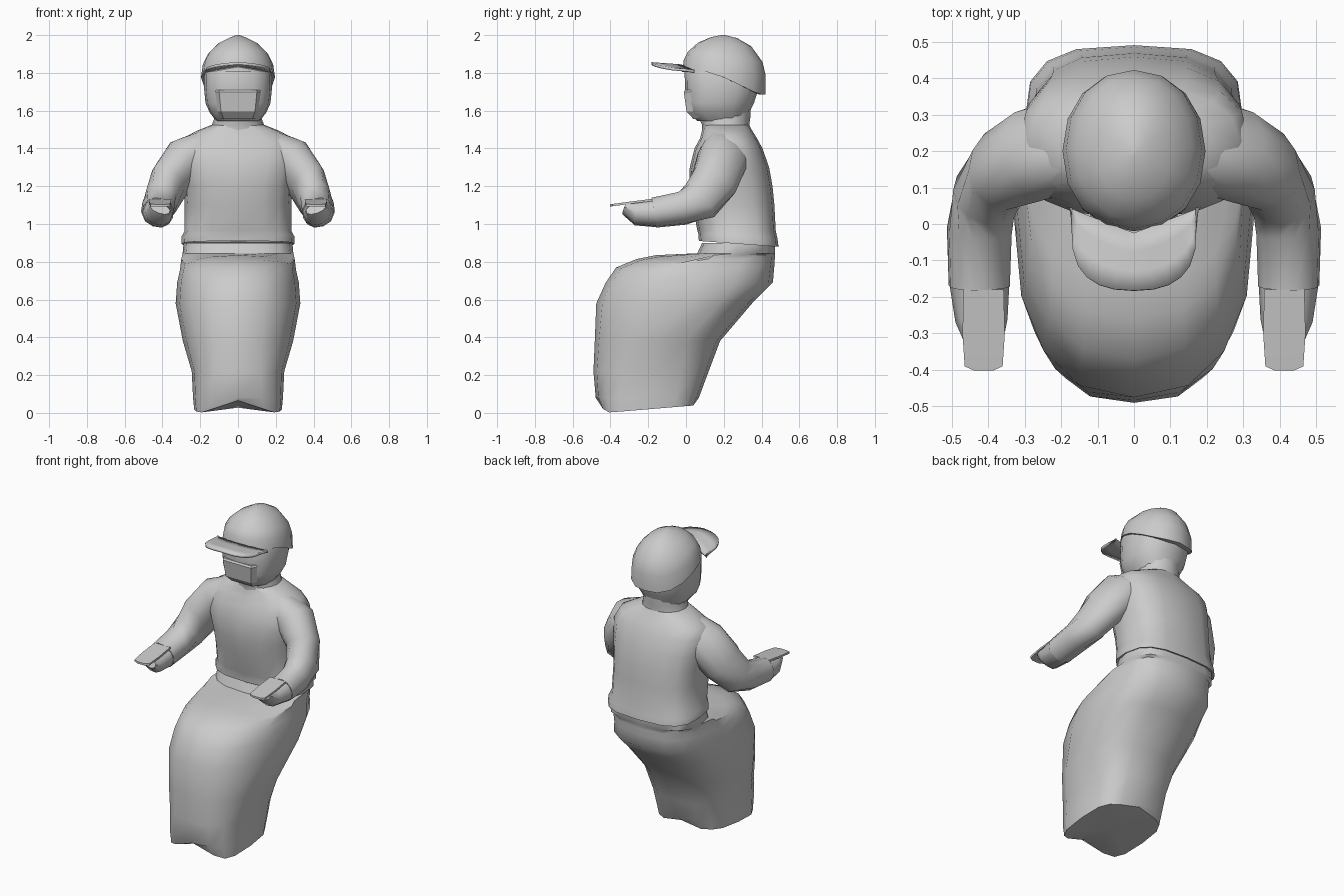
import bpy, bmesh, math
from mathutils import Vector

if "Cube" in bpy.data.objects:
    bpy.data.objects.remove(bpy.data.objects["Cube"])

cloth = bpy.data.materials.new("plain_grey")
cloth.diffuse_color = (0.6, 0.6, 0.6, 1)
cloth.use_nodes = True
cloth.node_tree.nodes["Principled BSDF"].inputs["Base Color"].default_value = cloth.diffuse_color


def finish(name, bm, angle=40, thickness=0):
    bmesh.ops.recalc_face_normals(bm, faces=bm.faces[:])
    mesh = bpy.data.meshes.new(name)
    bm.to_mesh(mesh)
    bm.free()
    mesh.materials.append(cloth)
    ob = bpy.data.objects.new(name, mesh)
    bpy.context.collection.objects.link(ob)
    if thickness:
        mod = ob.modifiers.new("thickness", 'SOLIDIFY')
        mod.thickness = thickness
        mod.offset = 0
    bpy.ops.object.select_all(action='DESELECT')
    ob.select_set(True)
    bpy.context.view_layer.objects.active = ob
    bpy.ops.object.shade_smooth_by_angle(angle=math.radians(angle))
    return ob


def loft(name, rings, angle=40):
    """Skin closed rings of points and fill both ends."""
    bm = bmesh.new()
    rows = [[bm.verts.new(p) for p in r] for r in rings]
    n = len(rows[0])
    for a, b in zip(rows, rows[1:]):
        for i in range(n):
            j = (i + 1) % n
            bm.faces.new((a[i], a[j], b[j], b[i]))
    for row in (rows[0], rows[-1]):
        c = bm.verts.new(sum((v.co for v in row), Vector()) / n)
        for i in range(n):
            bm.faces.new((row[i], row[(i + 1) % n], c))
    return finish(name, bm, angle)


def oval(n, front_power, back_power=None):
    """Unit superellipse, first point at the front (-y)."""
    out = []
    for i in range(n):
        a = 2 * math.pi * i / n
        s, c = math.sin(a), -math.cos(a)
        e = 2 / (front_power if c < 0 else back_power or front_power)
        out.append((math.copysign(abs(s) ** e, s) if abs(s) > 1e-6 else 0,
                    math.copysign(abs(c) ** e, c) if abs(c) > 1e-6 else 0))
    return out


def level(z, front, back, half, power=2.4, back_power=None, mid=None, n=16):
    """Horizontal ring from its front y, back y, half width and widest y."""
    mid = (front + back) / 2 if mid is None else mid
    return [Vector((half * u, mid + v * (mid - front if v < 0 else back - mid), z))
            for u, v in oval(n, power, back_power)]


# Long skirt over seated legs, hem arched at the front
skirt = [level(*r) for r in [
    (0, -0.45, 0.05, 0.232, 3.6, 3.4), (0.08, -0.478, 0.068, 0.238, 3, 3.2),
    (0.22, -0.49, 0.12, 0.245, 2.7, 3), (0.38, -0.483, 0.18, 0.292, 2.3, 2.6),
    (0.58, -0.475, 0.35, 0.33, 2.4, 2.4, 0.03), (0.69, -0.425, 0.46, 0.322, 2.4, 2.8, 0.06),
    (0.77, -0.37, 0.467, 0.308, 2.4, 2.9, 0.08), (0.815, -0.26, 0.47, 0.3, 2.4, 3, 0.12),
    (0.835, -0.16, 0.47, 0.296, 2.4, 3, 0.15), (0.845, 0.06, 0.472, 0.293, 2.6, 3),
    (0.90, 0.085, 0.472, 0.288, 2.6, 3)]]
for p in skirt[0]:
    p.z = max(0, 0.065 * (1 - abs(p.x) / 0.2), 0.04 * (p.y + 0.43) / 0.48)
# lap falls away toward the sides
for k, ring in enumerate(skirt[6:9]):
    for p in ring:
        if p.y < 0.1:
            p.z -= (0.015 + 0.012 * k) * (abs(p.x) / 0.29) ** 2
loft("skirt", skirt)

# Shirt body with a flared hem that dips toward the back
shirt = [level(*r) for r in [
    (0.90, 0.085, 0.475, 0.288, 2.7, 3), (0.895, 0.068, 0.49, 0.3, 2.7, 3),
    (0.935, 0.065, 0.485, 0.298, 2.7, 3), (0.965, 0.06, 0.475, 0.282, 2.7, 2.9),
    (1.10, 0.035, 0.468, 0.282, 2.6, 2.8), (1.20, 0.016, 0.458, 0.29, 2.6, 2.7),
    (1.30, 0.02, 0.44, 0.305, 3, 2.6), (1.40, 0.045, 0.405, 0.315, 3, 2.5),
    (1.455, 0.075, 0.375, 0.29, 2.6, 2.3), (1.495, 0.085, 0.35, 0.215, 2.3, 2.2),
    (1.525, 0.09, 0.335, 0.14, 2.1)]]
for ring in shirt[:3]:
    for p in ring:
        p.z += 0.015 - 0.03 * (p.y - 0.07) / 0.41
loft("shirt", shirt)

# Collar and neck
loft("neck", [level(*r) for r in [
    (1.49, 0.085, 0.335, 0.145, 2.1), (1.525, 0.085, 0.335, 0.138, 2.1),
    (1.56, 0.07, 0.34, 0.125, 2.1), (1.64, 0.07, 0.345, 0.125, 2.1)]])

# Head, flatter at the face
loft("head", [level(*r) for r in [
    (1.545, 0.06, 0.32, 0.115, 2.6, 2.2), (1.59, 0.01, 0.335, 0.15, 2.7, 2.2),
    (1.64, 0.0, 0.36, 0.172, 2.7, 2.3), (1.72, -0.005, 0.385, 0.18, 2.7, 2.3),
    (1.82, -0.008, 0.39, 0.178, 2.6, 2.3), (1.88, 0.02, 0.37, 0.15)]])

# Flat-fronted mask over the lower face
mask = []
for z, y, w in [(1.555, 0.04, 0.075), (1.595, 0.003, 0.09),
                (1.70, -0.012, 0.1), (1.71, -0.004, 0.098)]:
    mask.append([Vector(p) for p in [(-w, y, z), (w, y, z), (w + 0.02, y + 0.035, z),
                                     (-w - 0.02, y + 0.035, z)]])
loft("face_mask", mask, angle=25)

# Cap dome, rim lower at the back
cap = []
for h, front, back, half in [(0, -0.005, 0.405, 0.182), (0, -0.02, 0.42, 0.196),
                             (0.32, -0.012, 0.422, 0.186), (0.55, 0.01, 0.405, 0.16),
                             (0.80, 0.065, 0.345, 0.105), (0.94, 0.13, 0.27, 0.045),
                             (1, 0.185, 0.205, 0.008)]:
    ring = level(0, front, back, half, 2.1)
    for p in ring:
        rim = 1.805 - 0.12 * min(1, max(0, (p.y - 0.14) / 0.25))
        p.z = rim + (2.0 - rim) * h
    cap.append(ring)
loft("cap", cap)

# Cap brim, raised along the middle
bm = bmesh.new()
rows = []
for k in range(4):
    t = k / 3
    row = []
    for i in range(13):
        u = i / 6 - 1
        a = u * math.pi / 2
        inner = Vector((0.182 * u, -0.025 + 0.07 * abs(u), 1.838 - 0.032 * abs(u)))
        outer = Vector((0.172 * math.copysign(abs(math.sin(a)) ** 0.85, u),
                        0.045 - 0.228 * max(0, math.cos(a)) ** 0.5,
                        1.85 - 0.038 * abs(u) ** 1.3))
        row.append(bm.verts.new(inner.lerp(outer, t)))
    rows.append(row)
for a, b in zip(rows, rows[1:]):
    for i in range(12):
        bm.faces.new((a[i], a[i + 1], b[i + 1], b[i]))
bmesh.ops.remove_doubles(bm, verts=bm.verts[:], dist=0.002)
finish("cap_brim", bm, thickness=0.014)


def tube(name, path, side, n=12, angle=40):
    """Bent limb: path of (centre, outward radius, other radius, twist), mirrored by side."""
    pts = [Vector(p[0]) for p in path]
    rings = []
    for i, (c, rn, rb, twist) in enumerate(path):
        t = (pts[min(i + 1, len(pts) - 1)] - pts[max(i - 1, 0)]).normalized()
        out = Vector((1, twist, 0.4))
        out = (out - t * out.dot(t)).normalized()
        other = t.cross(out)
        ring = [pts[i] + out * rn * u + other * rb * v for u, v in oval(n, 2.2)]
        rings.append([Vector((side * p.x, p.y, p.z)) for p in ring])
    return loft(name, rings, angle=angle)


for side, label in ((-1, "left"), (1, "right")):
    # Sleeve from shoulder to wrist
    tube(label + "_arm", [
        ((0.17, 0.22, 1.385), 0.10, 0.135, 0.3), ((0.275, 0.19, 1.335), 0.12, 0.135, 0.6),
        ((0.36, 0.15, 1.225), 0.10, 0.13, 0.75), ((0.407, 0.075, 1.125), 0.092, 0.115, 0.45),
        ((0.424, -0.02, 1.083), 0.088, 0.088, 0), ((0.424, -0.17, 1.06), 0.084, 0.078, 0)], side)
    # Gloved palm
    tube(label + "_glove", [
        ((0.424, -0.15, 1.06), 0.083, 0.077, 0), ((0.418, -0.265, 1.055), 0.072, 0.06, 0),
        ((0.412, -0.325, 1.082), 0.055, 0.028, 0)], side, n=10, angle=40)
    # Flat outstretched fingers
    sections = []
    for y, z, w in [(-0.18, 1.127, 0.055), (-0.30, 1.112, 0.058),
                    (-0.39, 1.10, 0.052), (-0.402, 1.098, 0.025)]:
        sections.append([Vector((side * (0.412 + dx), y, z + dz)) for dx, dz in
                         [(-w, -0.006), (w, -0.006), (w, 0.006), (-w, 0.006)]])
    loft(label + "_fingers", sections, angle=25)
